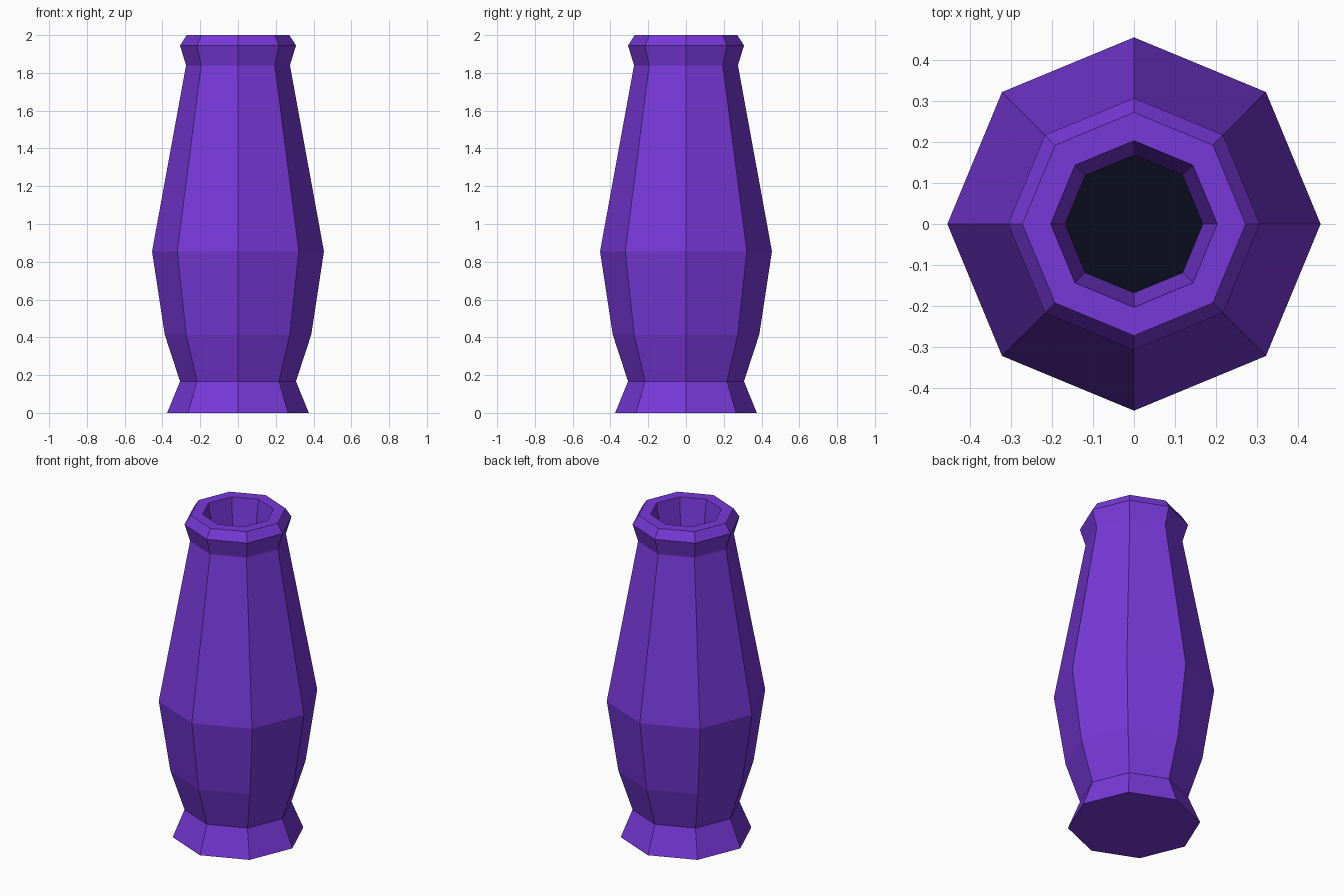
import bpy, bmesh, math

if "Cube" in bpy.data.objects:
    bpy.data.objects.remove(bpy.data.objects["Cube"])

SIDES = 8


def material(name, rgb):
    m = bpy.data.materials.new(name)
    m.diffuse_color = (*rgb, 1)
    m.use_nodes = True
    m.node_tree.nodes["Principled BSDF"].inputs["Base Color"].default_value = m.diffuse_color
    return m


def lathe(name, profile, mat, cap_start=False):
    """Spin a (radius, height) profile into a flat-faced eight-sided body."""
    bm = bmesh.new()
    rings = [[bm.verts.new((r * math.cos(i * math.tau / SIDES),
                            r * math.sin(i * math.tau / SIDES), z))
              for i in range(SIDES)] for r, z in profile]
    for a, b in zip(rings, rings[1:]):
        for i in range(SIDES):
            j = (i + 1) % SIDES
            bm.faces.new((a[i], a[j], b[j], b[i]))
    if cap_start:
        bm.faces.new(rings[0][::-1])
    mesh = bpy.data.meshes.new(name)
    bm.to_mesh(mesh)
    bm.free()
    mesh.materials.append(mat)
    obj = bpy.data.objects.new(name, mesh)
    bpy.context.collection.objects.link(obj)
    return obj


purple = material("purple glaze", (0.188, 0.040, 0.70))
dark = material("dark interior", (0.003, 0.004, 0.012))

# Vase body: foot, belly, neck, lip, then down the inside of the mouth
lathe("vase_body", [
    (0.375, 0.0), (0.307, 0.167), (0.388, 0.415), (0.455, 0.855),
    (0.275, 1.84), (0.307, 1.945), (0.272, 2.0),
    (0.203, 2.0), (0.168, 1.78),
], purple, cap_start=True)

# Dark disc closing the mouth
bpy.ops.mesh.primitive_circle_add(vertices=SIDES, radius=0.168, fill_type='NGON',
                                  location=(0, 0, 1.78), rotation=(0, 0, 0))
disc = bpy.context.object
disc.name = "mouth_shadow_disc"
disc.data.materials.append(dark)
